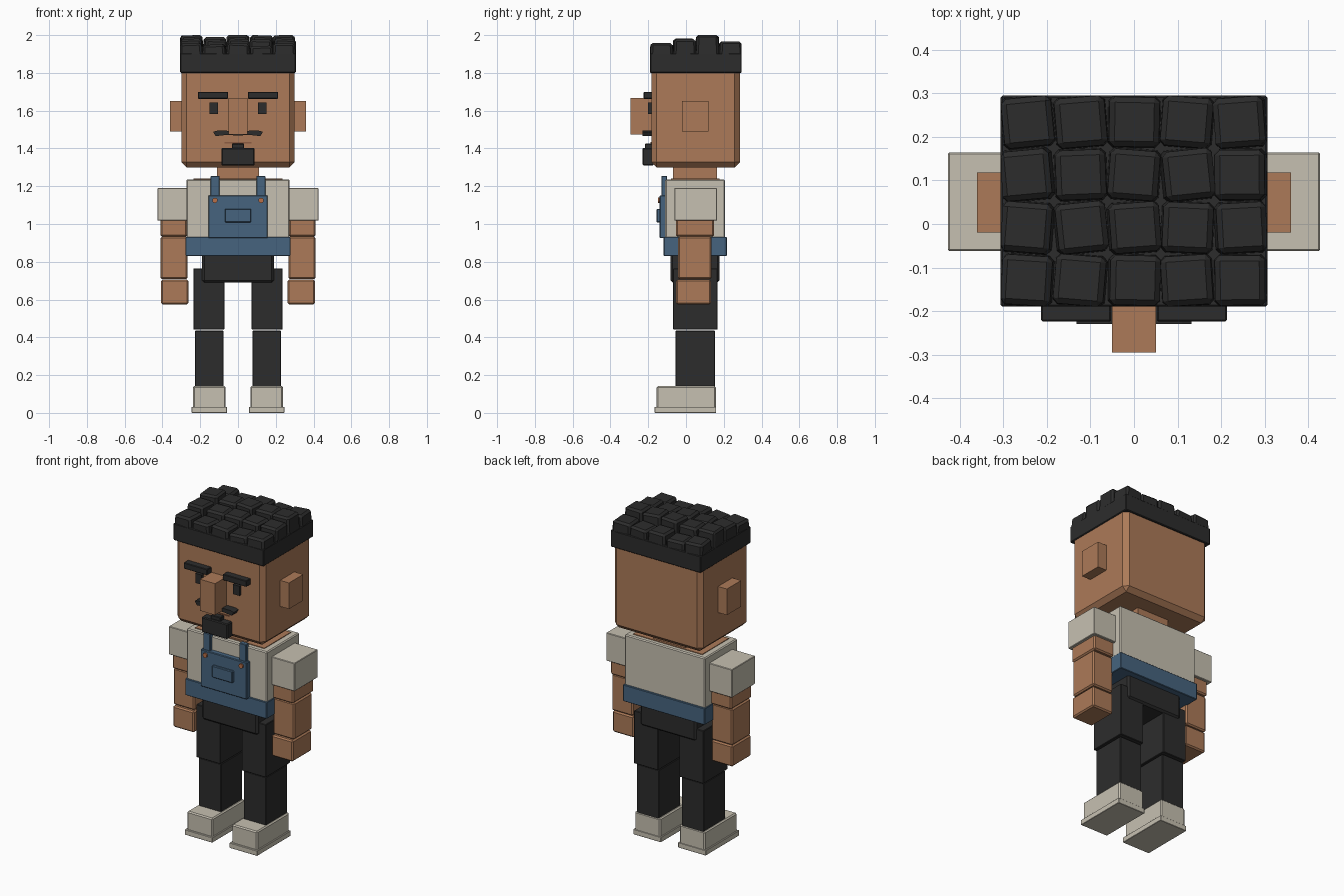
import bpy, bmesh, math, random
from mathutils import Matrix

random.seed(4)
cube = bpy.data.objects.get("Cube")
if cube:
    bpy.data.objects.remove(cube, do_unlink=True)


def material(name, r, g, b):
    linear = [((c / 255 + 0.055) / 1.055) ** 2.4 for c in (r, g, b)] + [1]
    m = bpy.data.materials.new(name)
    m.use_nodes = True
    m.diffuse_color = linear
    m.node_tree.nodes["Principled BSDF"].inputs["Base Color"].default_value = linear
    return m


SKIN = material("skin brown", 172, 122, 88)
CREAM = material("cream cloth", 198, 192, 177)
BLACK = material("soft black", 44, 44, 44)
BLUE = material("denim blue", 70, 100, 127)
COPPER = material("copper", 186, 112, 72)
LIP = material("lip brown", 140, 92, 66)


def finish(name, bm, mat):
    mesh = bpy.data.meshes.new(name)
    bmesh.ops.recalc_face_normals(bm, faces=bm.faces[:])
    bm.to_mesh(mesh)
    bm.free()
    mesh.materials.append(mat)
    ob = bpy.data.objects.new(name, mesh)
    bpy.context.collection.objects.link(ob)
    return ob


def box(name, mat, xs, ys, zs, bevel=0.0):
    """Chamfered box spanning the given ranges."""
    bm = bmesh.new()
    bmesh.ops.create_cube(bm, size=1)
    spans = (xs, ys, zs)
    for v in bm.verts:
        for i, (lo, hi) in enumerate(spans):
            v.co[i] = hi if v.co[i] > 0 else lo
    if bevel:
        bmesh.ops.bevel(bm, geom=bm.edges[:], offset=bevel, segments=1, affect='EDGES')
    return finish(name, bm, mat)


def pair(name, mat, xs, ys, zs, bevel=0.0):
    """The same box on both sides."""
    box("left_" + name, mat, xs, ys, zs, bevel)
    box("right_" + name, mat, (-xs[1], -xs[0]), ys, zs, bevel)


# Head, ears and nose
box("head", SKIN, (-0.30, 0.30), (-0.183, 0.285), (1.30, 1.85), 0.027)
pair("ear", SKIN, (0.29, 0.36), (-0.02, 0.118), (1.49, 1.65))
box("nose", SKIN, (-0.051, 0.051), (-0.295, -0.17), (1.475, 1.668))
box("neck", SKIN, (-0.11, 0.11), (-0.07, 0.165), (1.2, 1.32))

# Face details
pair("eyebrow", BLACK, (0.053, 0.213), (-0.224, -0.17), (1.663, 1.70), 0.003)
pair("eye", BLACK, (0.106, 0.15), (-0.2, -0.17), (1.583, 1.642))
box("mouth", LIP, (-0.072, 0.072), (-0.187, -0.18), (1.427, 1.434))
box("goatee", BLACK, (-0.088, 0.088), (-0.23, -0.17), (1.31, 1.403), 0.005)
box("goatee_top", BLACK, (-0.033, 0.033), (-0.217, -0.17), (1.395, 1.425), 0.003)

# Moustache with drooping middle and lifted ends
outline = [(0, 1.478), (0.06, 1.494), (0.11, 1.494), (0.132, 1.488),
           (0.118, 1.465), (0.06, 1.472), (0, 1.468)]
outline += [(-x, z) for x, z in reversed(outline[1:-1])]
bm = bmesh.new()
face = bm.faces.new([bm.verts.new((x, -0.23, z)) for x, z in outline])
solid = bmesh.ops.extrude_face_region(bm, geom=[face])
for v in solid["geom"]:
    if isinstance(v, bmesh.types.BMVert):
        v.co.y = -0.17
finish("moustache", bm, BLACK)

# Hair cap with rows of chunky tufts
X0, X1, Y0, Y1 = -0.306, 0.306, -0.19, 0.295
box("hair_cap", BLACK, (X0, X1), (Y0, Y1), (1.80, 1.903), 0.004)
COLS = 5
tops = [1.957, 1.98, 2.0, 1.965]
dx, dy = (X1 - X0) / COLS, (Y1 - Y0) / len(tops)
bm = bmesh.new()
for row, top in enumerate(tops):
    for col in range(COLS):
        height = top - 1.88 - (random.uniform(0, 0.018) if col % 2 else 0)
        verts = bmesh.ops.create_cube(bm, size=1)["verts"]
        for v in verts:
            s = 0.93 if v.co.z > 0 else 1.0
            v.co.x *= dx * s
            v.co.y *= dy * s
            v.co.z = (v.co.z + 0.5) * height
        edges = list({e for v in verts for e in v.link_edges})
        new = bmesh.ops.bevel(bm, geom=edges, offset=0.012, segments=1, affect='EDGES')
        turn = Matrix.Rotation(math.radians(random.uniform(-7, 7)), 4, 'Z')
        tilt = Matrix.Rotation(math.radians(random.uniform(-3, 3)), 4, 'Y')
        place = Matrix.Translation((X0 + dx * (col + 0.5), Y0 + dy * (row + 0.5), 1.88))
        bmesh.ops.transform(bm, matrix=place @ turn @ tilt, verts=new["verts"])
for v in bm.verts:
    v.co.x = min(max(v.co.x, X0), X1)
    v.co.y = min(max(v.co.y, Y0), Y1)
    v.co.z = min(v.co.z, 2.0)
finish("hair_tufts", bm, BLACK)

# Shirt and skin showing at the collar
box("shirt", CREAM, (-0.273, 0.273), (-0.11, 0.206), (0.90, 1.236), 0.006)
box("collar_skin", SKIN, (-0.235, 0.235), (-0.08, 0.178), (1.22, 1.24))
pair("sleeve", CREAM, (0.265, 0.427), (-0.062, 0.164), (1.018, 1.19), 0.003)

# Overalls
box("waistband", BLUE, (-0.277, 0.277), (-0.118, 0.216), (0.83, 0.932), 0.003)
box("bib", BLUE, (-0.157, 0.157), (-0.14, -0.1), (0.925, 1.152), 0.004)
box("bib_pocket", BLUE, (-0.07, 0.07), (-0.155, -0.13), (1.008, 1.08), 0.004)
pair("strap", BLUE, (0.098, 0.145), (-0.13, -0.1), (1.12, 1.255), 0.003)
for side, sx in (("left", 1), ("right", -1)):
    bm = bmesh.new()
    bmesh.ops.create_cone(bm, cap_ends=True, segments=12, radius1=0.014,
                          radius2=0.014, depth=0.02)
    spot = Matrix.Translation((sx * 0.122, -0.139, 1.125))
    bm.transform(spot @ Matrix.Rotation(math.pi / 2, 4, 'X'))
    finish(side + "_button", bm, COPPER)

# Arms
pair("upper_arm", SKIN, (0.27, 0.41), (-0.053, 0.148), (0.933, 1.03), 0.008)
pair("forearm", SKIN, (0.267, 0.41), (-0.043, 0.136), (0.708, 0.933), 0.008)
pair("hand", SKIN, (0.263, 0.407), (-0.052, 0.132), (0.575, 0.705), 0.008)

# Hips and legs
box("hips", BLACK, (-0.19, 0.19), (-0.083, 0.178), (0.69, 0.85), 0.012)
pair("thigh", BLACK, (0.072, 0.236), (-0.068, 0.168), (0.441, 0.765), 0.003)
pair("shin", BLACK, (0.077, 0.228), (-0.055, 0.154), (0.12, 0.435), 0.003)

# Shoes
pair("shoe", CREAM, (0.065, 0.238), (-0.155, 0.158), (0.01, 0.142), 0.007)
pair("sole", CREAM, (0.058, 0.246), (-0.166, 0.16), (0.0, 0.032), 0.002)
